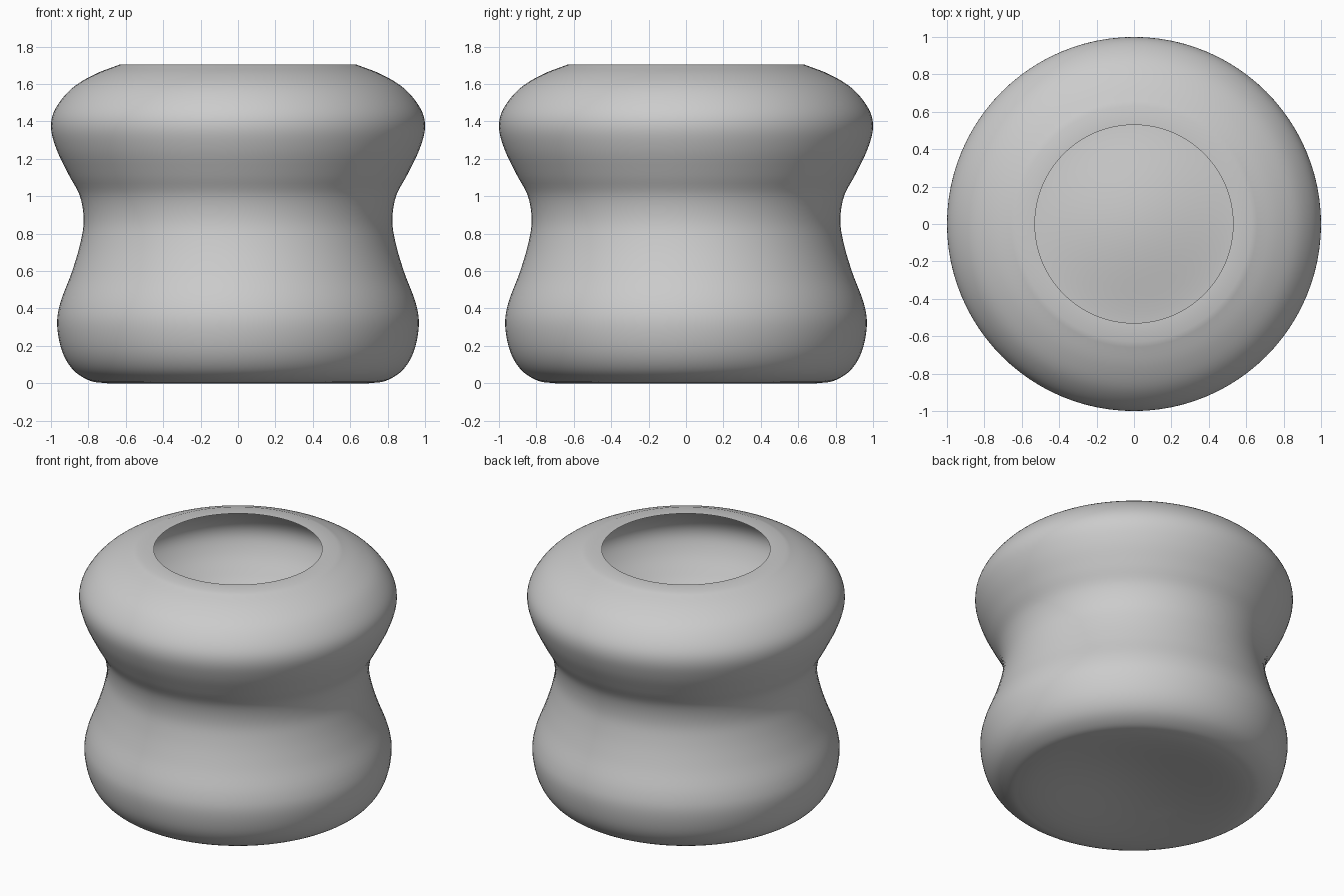
import bpy
import bmesh
from math import tau
from mathutils import Vector

cube = bpy.data.objects.get("Cube")
if cube:
    bpy.data.objects.remove(cube)

SEGMENTS = 96
WALL = 0.10
DOME = 0.07


def smooth_curve(points, steps=5):
    """Catmull-Rom curve through (radius, height) points."""
    p = [Vector(q) for q in points]
    p = [2 * p[0] - p[1]] + p + [2 * p[-1] - p[-2]]
    curve = []
    for a, b, c, d in zip(p, p[1:], p[2:], p[3:]):
        for i in range(steps):
            t = i / steps
            curve.append(0.5 * (2 * b + (c - a) * t + (2 * a - 5 * b + 4 * c - d) * t**2
                                + (3 * b - a - 3 * c + d) * t**3))
    return curve + [p[-2]]


def dome(radius, base, steps=10):
    """Shallow raised disc profile from the axis outwards, without its rim point."""
    return [(radius * i / steps, base + DOME * (1 - (i / steps)**2)**2) for i in range(steps)]


def lathe(name, profile, material):
    """Revolve a profile that starts and ends on the axis."""
    bm = bmesh.new()
    verts = [bm.verts.new((r, 0, z)) for r, z in profile]
    edges = [bm.edges.new(pair) for pair in zip(verts, verts[1:])]
    bmesh.ops.spin(bm, geom=verts + edges, cent=(0, 0, 0), axis=(0, 0, 1),
                   angle=tau, steps=SEGMENTS, use_merge=True)
    bmesh.ops.remove_doubles(bm, verts=bm.verts, dist=0.0001)
    bmesh.ops.recalc_face_normals(bm, faces=bm.faces)
    mesh = bpy.data.meshes.new(name)
    bm.to_mesh(mesh)
    bm.free()
    obj = bpy.data.objects.new(name, mesh)
    bpy.context.collection.objects.link(obj)
    mesh.materials.append(material)
    bpy.ops.object.select_all(action='DESELECT')
    obj.select_set(True)
    bpy.context.view_layer.objects.active = obj
    bpy.ops.object.shade_smooth_by_angle()
    return obj


gray = bpy.data.materials.new("light_gray")
gray.use_nodes = True
color = (0.6, 0.6, 0.6, 1)
gray.diffuse_color = color
gray.node_tree.nodes["Principled BSDF"].inputs["Base Color"].default_value = color

# Waisted outer wall, from the foot to the rim
outer = smooth_curve([(0.70, 0), (0.79, 0.013), (0.88, 0.07), (0.94, 0.17), (0.967, 0.31),
                      (0.95, 0.43), (0.89, 0.59), (0.845, 0.74), (0.825, 0.87),
                      (0.845, 1.0), (0.905, 1.115), (0.97, 1.25), (1.0, 1.37),
                      (0.975, 1.47), (0.89, 1.575), (0.77, 1.65), (0.63, 1.705)])

# Inner wall follows the outer one, down to the floor
top = outer[-1].y
inner = [(r - WALL, WALL + z * (top - WALL) / top) for r, z in reversed(outer)]

# Hollow underside and matching domed floor
underside = dome(outer[0].x, 0)
floor = dome(inner[-1][0], WALL)[::-1]

lathe("pot", underside + [tuple(p) for p in outer] + inner + floor, gray)
